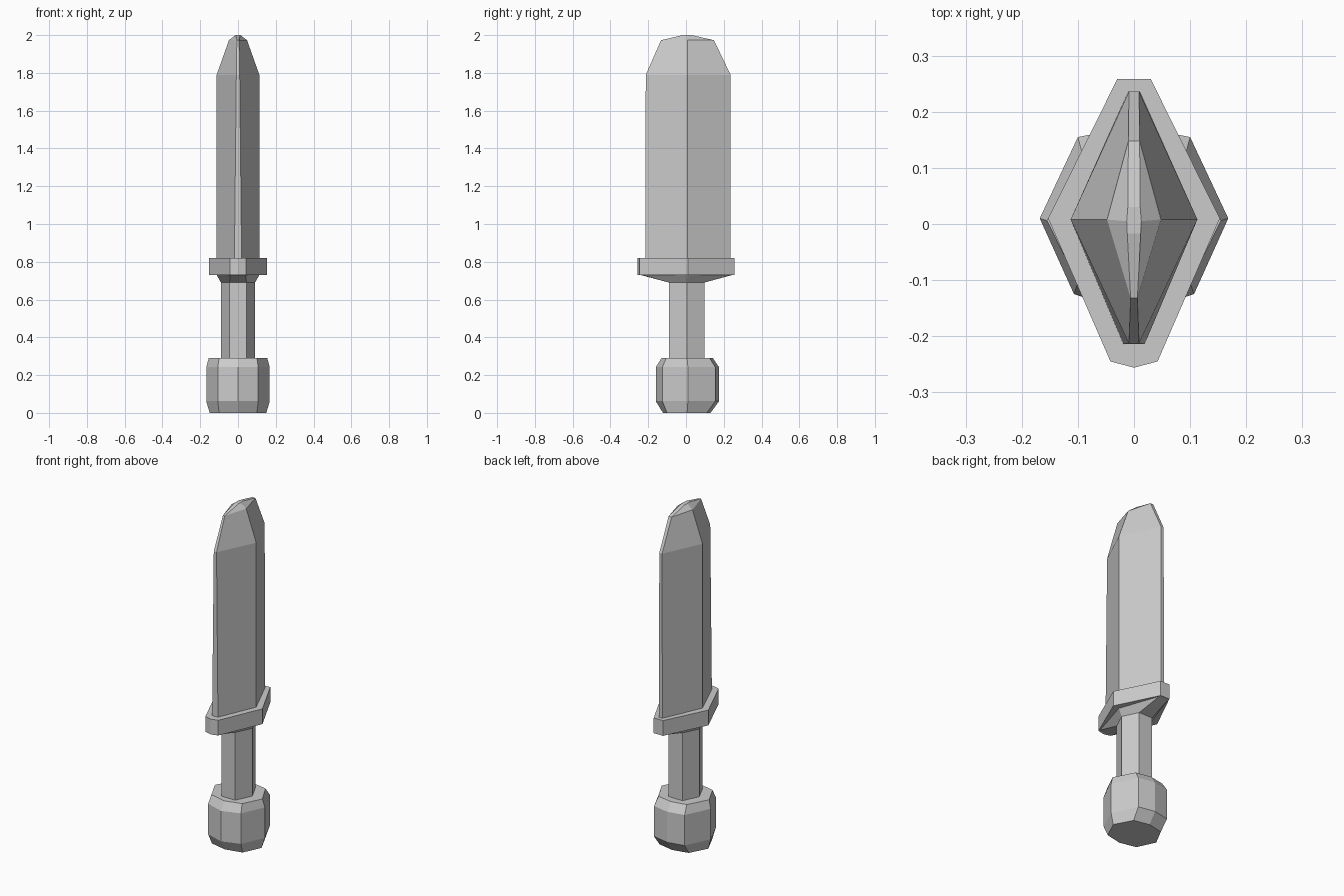
import bpy
import bmesh

if "Cube" in bpy.data.objects:
    bpy.data.objects.remove(bpy.data.objects["Cube"])


def ring(z, side, back, front):
    """Mirrored 8-sided section: side point, then (x, y, centre y) for back and front."""
    (sx, sy), (bx, by, bc), (fx, fy, fc) = side, back, front
    return [(sx, sy, z), (bx, by, z), (0, bc, z), (-bx, by, z),
            (-sx, sy, z), (-fx, fy, z), (0, fc, z), (fx, fy, z)]


def loft(name, rings, cap_bottom=False, cap_top=False):
    """Skin the sections from bottom to top as flat faces."""
    bm = bmesh.new()
    loops = [[bm.verts.new(p) for p in r] for r in rings]
    for a, b in zip(loops, loops[1:]):
        for i in range(8):
            j = (i + 1) % 8
            bm.faces.new((a[i], a[j], b[j], b[i]))
    if cap_bottom:
        bm.faces.new(loops[0][::-1])
    if cap_top:
        bm.faces.new(loops[-1])
    mesh = bpy.data.meshes.new(name)
    bm.to_mesh(mesh)
    bm.free()
    obj = bpy.data.objects.new(name, mesh)
    bpy.context.collection.objects.link(obj)
    return obj


def grip_ring(z):
    return ring(z, (0.09, 0.005), (0.045, 0.097, 0.097), (0.045, -0.09, -0.09))


def pommel_ring(z):
    return ring(z, (0.168, 0.01), (0.1, 0.155, 0.175), (0.107, -0.125, -0.16))


def guard_ring(z):
    return ring(z, (0.153, 0.01), (0.03, 0.258, 0.258), (0.042, -0.245, -0.256))


# Pommel: chamfered octagonal knob, its top shoulder meeting the grip
loft("pommel", [
    ring(0, (0.15, 0.006), (0.095, 0.11, 0.13), (0.1, -0.1, -0.122)),
    pommel_ring(0.062),
    pommel_ring(0.242),
    ring(0.29, (0.155, 0.006), (0.092, 0.125, 0.142), (0.1, -0.105, -0.13)),
    grip_ring(0.29),
], cap_bottom=True)

# Grip: straight six-sided handle
loft("grip", [grip_ring(0.29), grip_ring(0.69)])

# Guard: flares out from the grip into a diamond plate around the blade
blade_base = ring(0.82, (0.113, 0.008), (0.011, 0.236, 0.236), (0.019, -0.214, -0.214))
loft("guard", [
    grip_ring(0.69),
    ring(0.73, (0.113, 0.008), (0.03, 0.245, 0.245), (0.04, -0.235, -0.24)),
    guard_ring(0.73),
    guard_ring(0.82),
    blade_base,
])

# Blade: diamond section with narrow blunt edges, stepping in to a rounded tip
loft("blade", [
    blade_base,
    ring(1.79, (0.113, 0.008), (0.009, 0.236, 0.236), (0.009, -0.213, -0.213)),
    ring(1.973, (0.048, 0.008), (0.01, 0.148, 0.148), (0.006, -0.132, -0.132)),
    ring(2.0, (0.013, 0.005), (0.011, 0.03, 0.03), (0.012, -0.017, -0.017)),
], cap_top=True)
